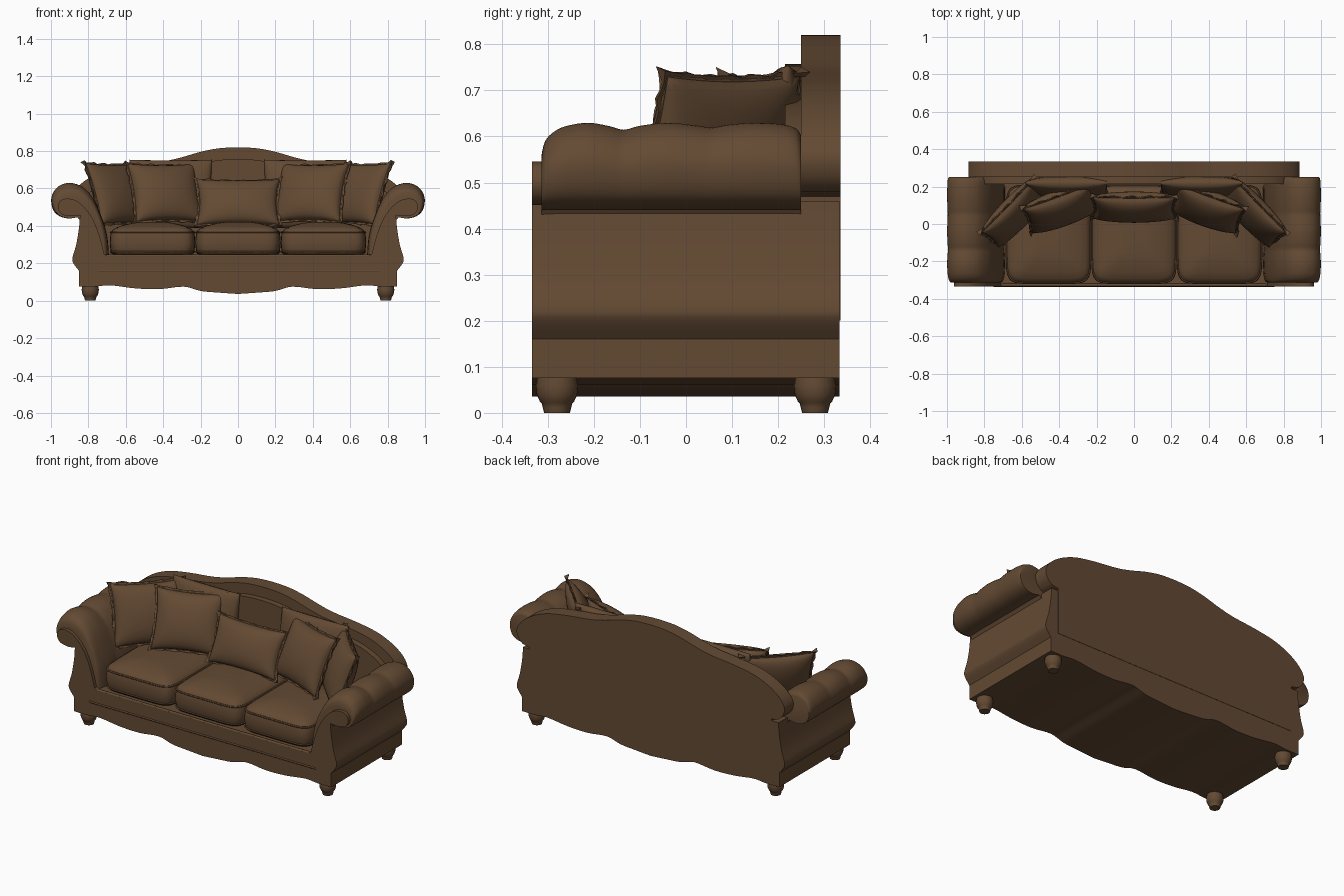
import bpy, bmesh, math
from mathutils import Matrix, Vector

if "Cube" in bpy.data.objects:
    bpy.data.objects.remove(bpy.data.objects["Cube"])

fabric = bpy.data.materials.new("brown_leather")
fabric.use_nodes = True
BROWN = (0.125, 0.068, 0.033, 1)
fabric.diffuse_color = BROWN
fabric.node_tree.nodes["Principled BSDF"].inputs["Base Color"].default_value = BROWN


def spline(pts, n=5):
    """Smooth open curve through 2D points."""
    out = []
    v = [Vector(p) for p in pts]
    for i in range(len(v) - 1):
        a, b, c, d = v[max(i - 1, 0)], v[i], v[i + 1], v[min(i + 2, len(v) - 1)]
        for k in range(n):
            t = k / n
            out.append(0.5 * (2 * b + (c - a) * t + (2 * a - 5 * b + 4 * c - d) * t**2
                              + (3 * b - a - 3 * c + d) * t**3))
    return [tuple(p) for p in out] + [tuple(pts[-1])]


def loft(name, rings, matrix=None, angle=35):
    """Skin a list of equal closed rings and cap both ends."""
    bm = bmesh.new()
    rows = [[bm.verts.new(p) for p in r] for r in rings]
    n = len(rows[0])
    for a, b in zip(rows, rows[1:]):
        for i in range(n):
            j = (i + 1) % n
            bm.faces.new((a[i], a[j], b[j], b[i]))
    bm.faces.new(rows[0])
    bm.faces.new(rows[-1])
    bmesh.ops.recalc_face_normals(bm, faces=bm.faces)
    if matrix:
        bm.transform(matrix)
    me = bpy.data.meshes.new(name)
    bm.to_mesh(me)
    bm.free()
    me.materials.append(fabric)
    ob = bpy.data.objects.new(name, me)
    bpy.context.collection.objects.link(ob)
    bpy.ops.object.select_all(action="DESELECT")
    ob.select_set(True)
    bpy.context.view_layer.objects.active = ob
    bpy.ops.object.shade_smooth_by_angle(angle=math.radians(angle))
    return ob


def slab(name, half, y0, y1):
    """Extrude a half outline (mirrored in x) between two depths."""
    full = half + [(-x, z) for x, z in reversed(half) if x > 0.001]
    return loft(name, [[(x, y, z) for x, z in full] for y in (y0, y1)])


def piping(name, pts, radius, cyclic=True):
    cu = bpy.data.curves.new(name, "CURVE")
    cu.dimensions = "3D"
    cu.bevel_depth = radius
    cu.bevel_resolution = 1
    sp = cu.splines.new("POLY")
    sp.points.add(len(pts) - 1)
    for p, co in zip(sp.points, pts):
        p.co = (*co, 1)
    sp.use_cyclic_u = cyclic
    cu.materials.append(fabric)
    ob = bpy.data.objects.new(name, cu)
    bpy.context.collection.objects.link(ob)


# Base: scalloped skirt, bulging sides, seat deck
skirt = spline([(0, .036), (.1, .043), (.2, .052), (.29, .075), (.42, .062), (.55, .066),
                (.68, .082), (.76, .076), (.85, .076)], 4)
side = spline([(.85, .16), (.88, .2), (.885, .23), (.865, .3), (.85, .39), (.845, .46)], 4)
slab("base", skirt + side + [(.76, .46), (.71, .24), (0, .24)], -.31, .333)

# Front facing with scrolled arm fronts
scroll = spline([(.85, .455), (.9, .452), (.945, .465), (.963, .5), (.945, .538), (.9, .545),
                 (.85, .525), (.79, .46), (.745, .36), (.715, .25)], 4)
slab("front_facing", skirt + side + scroll + [(.7, .24), (0, .24)], -.334, -.305)
piping("front_rail_bead", [(-.75, -.332, .16), (.75, -.332, .16)], .006, False)
piping("deck_edge_bead", [(-.71, -.326, .238), (.71, -.326, .238)], .009, False)

# Back with a serpentine top and a padded inner panel
crest = spline([(.845, .48), (.875, .51), (.885, .56), (.85, .615), (.78, .665), (.68, .705),
                (.55, .728), (.4, .745), (.3, .767), (.2, .796), (.1, .815), (0, .82)], 4)
slab("back", [(0, .2), (.8, .2), (.8, .47)] + crest, .25, .335)
slab("back_panel", [(0, .2), (.72, .2)] + [(x * .93, .4 + (z - .4) * .85) for x, z in crest],
     .215, .255)

# Rolled arms with three soft bulges
arm = spline([(.69, .24), (.7, .35), (.73, .45), (.77, .54), (.82, .6), (.87, .625), (.92, .628),
              (.97, .603), (.998, .55), (.99, .49), (.96, .455), (.91, .44), (.86, .45)], 4)
arm += [(.82, .4), (.82, .24)]
swell = spline([(-.314, .62), (-.305, .8), (-.28, .92), (-.25, .975), (-.21, 1), (-.165, .96),
                (-.135, .92), (-.1, .965), (-.04, 1), (.02, .97), (.055, .945), (.09, .975),
                (.15, 1), (.21, .98), (.24, .93), (.25, .85)], 3)
for s, label in ((1, "left"), (-1, "right")):
    rings = [[(s * (.85 + (x - .85) * (1 - (1 - k) * .4)), y,
               .44 + (z - .44) * k if z > .44 else z) for x, z in arm] for y, k in swell]
    loft(label + "_arm", rings, angle=50)

# Turned feet
foot = [(0, .028), (.012, .031), (.02, .033), (.024, .037), (.04, .044), (.06, .046), (.09, .04)]
for sx, lx in ((1, "left"), (-1, "right")):
    for sy, ly in ((1, "back"), (-1, "front")):
        loft(f"{ly}_{lx}_foot", [[(sx * .79 + r * math.cos(a), sy * .28 + r * math.sin(a), z)
                                  for a in [k * math.tau / 20 for k in range(20)]]
                                 for z, r in foot])


def squircle(w, d, power=.28, n=48):
    pts = []
    for k in range(n):
        a = (k + .5) * math.tau / n
        c, s = math.cos(a), math.sin(a)
        pts.append((math.copysign(abs(c)**power, c) * w, math.copysign(abs(s)**power, s) * d))
    return pts


# Seat cushions: boxed sides, crowned top, piped seams
layers = [(.243, .03), (.25, .008), (.262, .002), (.31, -.003), (.355, .001), (.372, .006),
          (.388, .025), (.402, .06), (.414, .11), (.421, .16)]
for cx, label in ((-.457, "right"), (0, "middle"), (.457, "left")):
    cy, w, d = -.055, .226, .263
    ring = lambda z, i: [(cx + x, cy + y, z) for x, y in squircle(w - i, d - i)]
    loft(label + "_seat_cushion", [ring(z, i) for z, i in layers], angle=60)
    for z, tag in ((.262, "lower"), (.366, "upper")):
        piping(f"{label}_seat_{tag}_piping", ring(z, .002), .005)


def pillow(name, pos, w, h, t, yaw=0, lean=22, frill=.07, pinch=.07):
    """Stuffed square with pinched sides and a wavy frill round the rim."""
    m = 16
    edge = [2 * k / m - 1 for k in range(m)]
    square = ([(e, -1) for e in edge] + [(1, e) for e in edge]
              + [(-e, 1) for e in edge] + [(-1, -e) for e in edge])

    def ring(r, sign, wave=0):
        out = []
        for i, (p, q) in enumerate(square):
            u, v = p * r, q * r
            y = sign * t * max(0, (1 - u * u) * (1 - v * v))**.42
            ripple = 1 + wave * .015 * math.sin(i * 2.4)
            out.append((u * w * (1 - pinch * (1 - min(v * v, 1))) * ripple,
                        y + sign * .003 + wave * .006 * math.sin(i * 1.9),
                        v * h * (1 - pinch * (1 - min(u * u, 1))) * ripple))
        return out

    radii = (.08, .3, .5, .68, .82, .92, .975, 1)
    rings = [ring(r, -1) for r in radii]
    if frill:
        rings += [ring(1 + frill, -1, 1), ring(1 + frill, 1, 1)]
    rings += [ring(r, 1) for r in reversed(radii)]
    mat = (Matrix.Translation(pos) @ Matrix.Rotation(math.radians(yaw), 4, "Z")
           @ Matrix.Rotation(math.radians(-lean), 4, "X"))
    loft(name, rings, mat, angle=50)
    if frill:
        piping(name + "_piping", [mat @ Vector(p) for p in ring(1, 0)], .005)


# Loose pillows fanned across the seat
pillow("middle_pillow", (0, .09, .525), .22, .132, .065, lean=25)
for s, label in ((1, "left"), (-1, "right")):
    pillow(label + "_inner_pillow", (s * .39, .085, .575), .19, .168, .075, -20 * s, 24)
    pillow(label + "_outer_pillow", (s * .635, .06, .57), .2, .172, .065, -46 * s, 20)
    pillow(label + "_back_cushion", (s * .36, .195, .57), .22, .185, .055, 0, 8, 0, .02)
